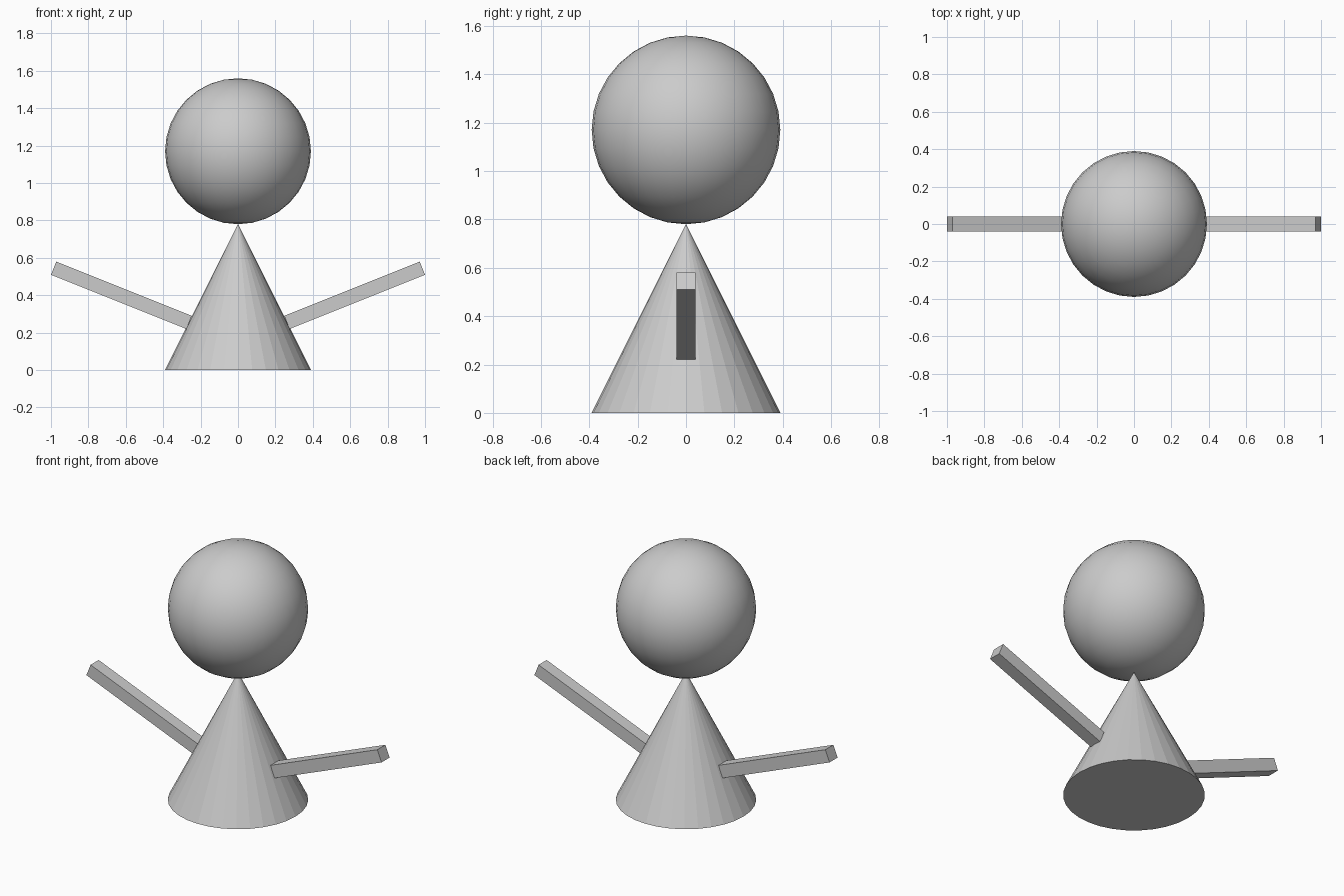
import bpy
from math import radians

if "Cube" in bpy.data.objects:
    bpy.data.objects.remove(bpy.data.objects["Cube"])

R = 0.39  # shared radius of head and body base

# Cone body standing on the ground, faceted
bpy.ops.mesh.primitive_cone_add(vertices=32, radius1=R, radius2=0, depth=2 * R,
                                location=(0, 0, R))
bpy.context.object.name = "body"

# Smooth ball head resting on the cone tip
bpy.ops.mesh.primitive_uv_sphere_add(segments=32, ring_count=16, radius=R,
                                     location=(0, 0, 3 * R))
bpy.context.object.name = "head"
bpy.ops.object.shade_smooth()

# Raised stick arms, mirrored left and right
for side, name in ((1, "right_arm"), (-1, "left_arm")):
    bpy.ops.mesh.primitive_cube_add(size=1, location=(side * 0.6235, 0, 0.40),
                                    rotation=(0, -side * radians(21.8), 0))
    arm = bpy.context.object
    arm.name = name
    arm.scale = (0.78, 0.078, 0.076)
